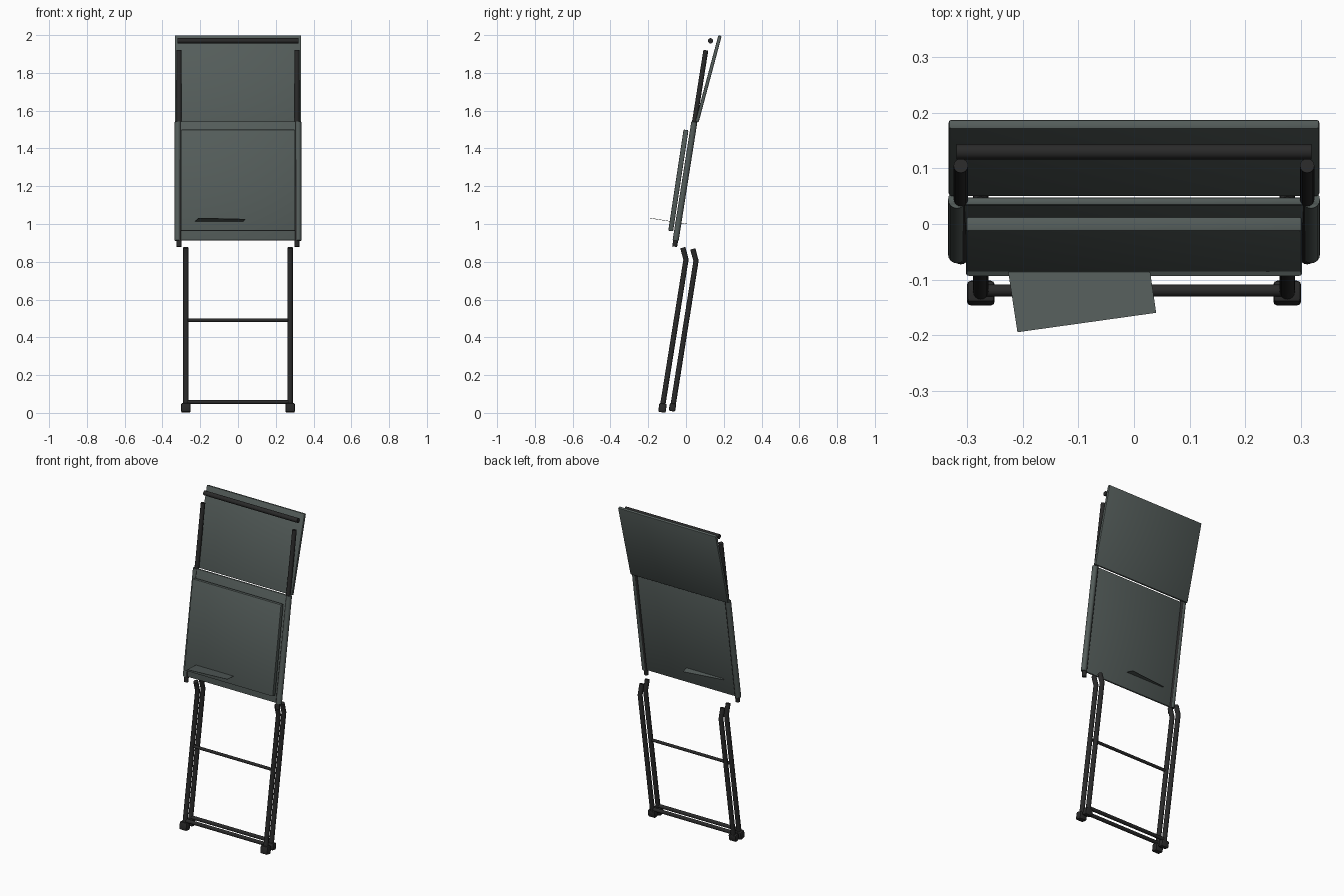
import bpy, bmesh, math
from mathutils import Vector, Matrix

if "Cube" in bpy.data.objects:
    bpy.data.objects.remove(bpy.data.objects["Cube"])

def material(name, rgb):
    m = bpy.data.materials.new(name)
    m.diffuse_color = (*rgb, 1)
    m.use_nodes = True
    m.node_tree.nodes["Principled BSDF"].inputs["Base Color"].default_value = m.diffuse_color
    return m

FABRIC = material("grey_green_fabric", (0.088, 0.108, 0.102))
METAL = material("black_metal", (0.022, 0.022, 0.022))

def finish(bm, name, mat, smooth=True):
    bmesh.ops.recalc_face_normals(bm, faces=bm.faces)
    me = bpy.data.meshes.new(name)
    bm.to_mesh(me)
    bm.free()
    ob = bpy.data.objects.new(name, me)
    bpy.context.collection.objects.link(ob)
    me.materials.append(mat)
    if smooth:
        bpy.ops.object.select_all(action='DESELECT')
        ob.select_set(True)
        bpy.context.view_layer.objects.active = ob
        bpy.ops.object.shade_smooth_by_angle(angle=math.radians(35))
    return ob

def tube(name, pts, r, mat=METAL, sides=16):
    """Capped round tube along a path with mitred joints."""
    pts = [Vector(p) for p in pts]
    bm = bmesh.new()
    rings = []
    for i, p in enumerate(pts):
        a = (p - pts[i - 1]).normalized() if i else None
        b = (pts[i + 1] - p).normalized() if i < len(pts) - 1 else None
        d = ((a or b) + (b or a)).normalized()
        u = Vector((0, 1, 0)) if abs(d.x) > 0.9 else Vector((1, 0, 0))
        v = d.cross(u).normalized()
        rings.append([bm.verts.new(p + r * (math.cos(t) * u + math.sin(t) * v))
                      for t in (2 * math.pi * k / sides for k in range(sides))])
    for r0, r1 in zip(rings, rings[1:]):
        for k in range(sides):
            n = (k + 1) % sides
            bm.faces.new((r0[k], r0[n], r1[n], r1[k]))
    bm.faces.new(rings[0])
    bm.faces.new(rings[-1])
    return finish(bm, name, mat)

def panel(name, bottom, top, width, thick, bevel, mat=FABRIC, x=0):
    """Bevelled slab leaning between two (y, z) points."""
    b, t = Vector((x, *bottom)), Vector((x, *top))
    d = t - b
    bm = bmesh.new()
    bmesh.ops.create_cube(bm, size=1)
    bmesh.ops.scale(bm, vec=(width, thick, d.length), verts=bm.verts)
    if bevel:
        bmesh.ops.bevel(bm, geom=bm.edges[:], offset=bevel, segments=2,
                        profile=0.5, affect='EDGES')
    lean = math.atan2(d.y, d.z)
    bmesh.ops.transform(bm, matrix=Matrix.Translation((b + t) / 2) @
                        Matrix.Rotation(-lean, 4, 'X'), verts=bm.verts)
    return finish(bm, name, mat)

# Backrest, folded in two sheets, and the seat
panel("upper_back_panel", (0.058, 1.54), (0.18, 1.997), 0.668, 0.018, 0.005)
panel("lower_back_panel", (-0.056, 0.912), (0.041, 1.542), 0.664, 0.014, 0.004)
panel("seat_panel", (-0.081, 0.963), (0.0, 1.498), 0.605, 0.026, 0.004)

# Top bar
tube("top_bar", [(-0.32, 0.13, 1.97), (0.32, 0.13, 1.97)], 0.014)

for s, side in ((-1, "left"), (1, "right")):
    # Back frame tubes with fabric sleeves round the lower half
    x = 0.312 * s
    tube(side + "_back_tube", [(x, -0.06, 0.88), (x, 0.105, 1.92)], 0.013)
    x = 0.319 * s
    tube(side + "_sleeve", [(x, -0.055, 0.912), (x, 0.044, 1.54)], 0.016, FABRIC)
    x = 0.276 * s
    # Front and rear legs, bent at the top, with feet
    tube(side + "_front_leg", [(x, -0.125, 0.03), (x, 0.0, 0.812), (x, -0.017, 0.875)], 0.014)
    tube(side + "_rear_leg", [(x, -0.07, 0.03), (x, 0.053, 0.805), (x, 0.036, 0.868)], 0.014)
    panel(side + "_front_foot", (-0.128, 0.003), (-0.121, 0.05), 0.05, 0.04, 0.007, METAL, x)
    panel(side + "_rear_foot", (-0.075, 0.009), (-0.068, 0.05), 0.05, 0.034, 0.007, METAL, x)

# Cross bars between the legs
tube("front_bottom_bar", [(-0.276, -0.12, 0.057), (0.276, -0.12, 0.057)], 0.011)
tube("rear_bottom_bar", [(-0.276, -0.066, 0.057), (0.276, -0.066, 0.057)], 0.011)
tube("middle_bar", [(-0.276, -0.051, 0.49), (0.276, -0.051, 0.49)], 0.009)

# Thin loose flap passing through the seat
bm = bmesh.new()
flap = [(-0.21, -0.195, 1.031), (0.04, -0.16, 1.025), (0.015, 0.008, 0.999), (-0.236, -0.025, 1.004)]
lo = [bm.verts.new(p) for p in flap]
hi = [bm.verts.new((p[0], p[1], p[2] + 0.002)) for p in flap]
bm.faces.new(lo)
bm.faces.new(hi)
for k in range(4):
    n = (k + 1) % 4
    bm.faces.new((lo[k], lo[n], hi[n], hi[k]))
finish(bm, "thin_flap", FABRIC, False)
